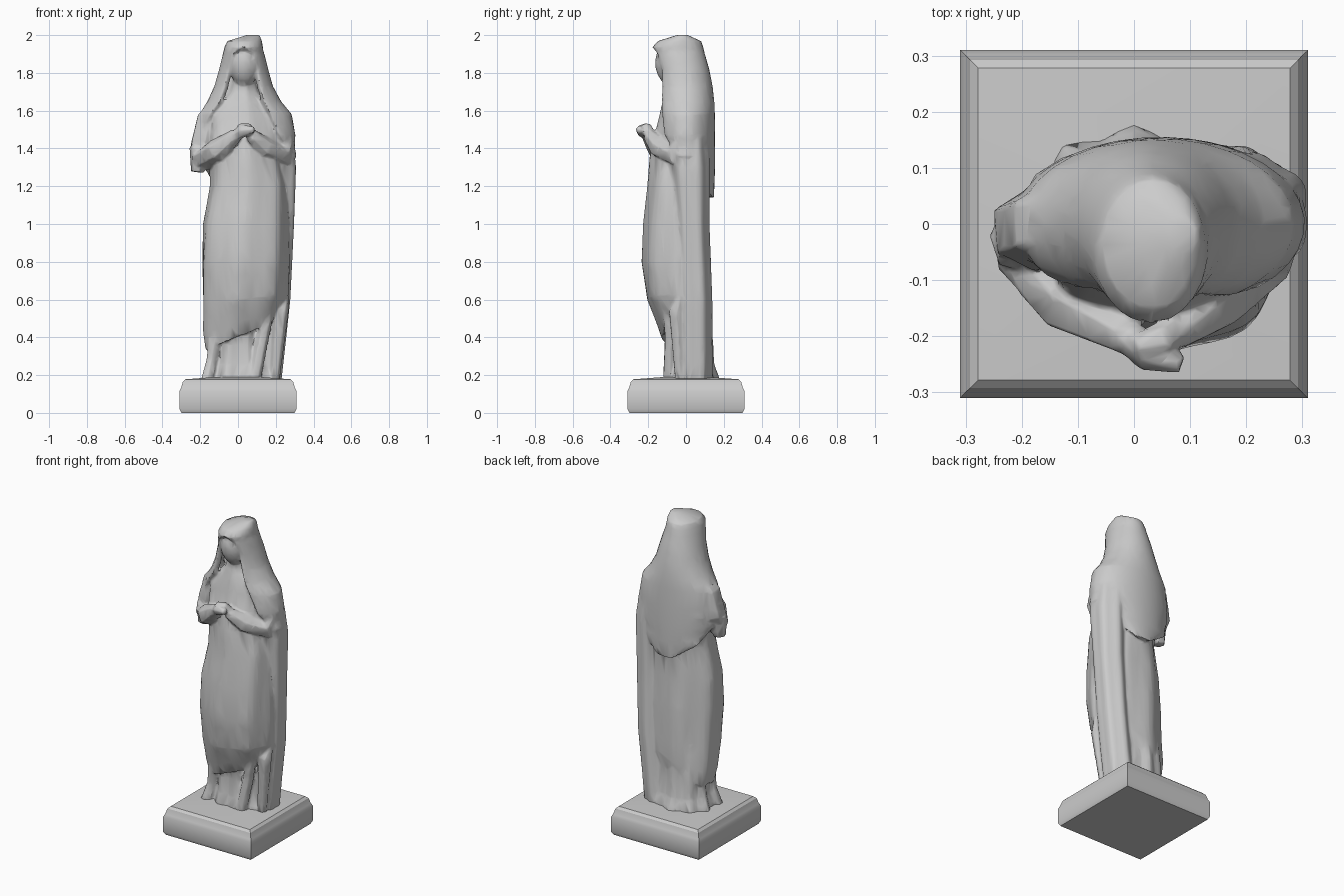
import bpy, math
from math import sin, cos, radians

stone = bpy.data.materials.new("grey stone")
stone.diffuse_color = (0.6, 0.6, 0.6, 1)
figure_parts = []


def activate(ob):
    bpy.ops.object.select_all(action='DESELECT')
    ob.select_set(True)
    bpy.context.view_layer.objects.active = ob


def finish(ob, angle=40):
    ob.data.materials.clear()
    ob.data.materials.append(stone)
    activate(ob)
    bpy.ops.object.shade_smooth_by_angle(angle=radians(angle))
    return ob


def add_mesh(name, verts, faces):
    me = bpy.data.meshes.new(name)
    me.from_pydata(verts, [], faces)
    ob = bpy.data.objects.new(name, me)
    bpy.context.collection.objects.link(ob)
    figure_parts.append(ob)
    return ob


# Closed stack of elliptical rings: (z, cx, cy, rx, ry[, tilt]), listed top down
def loft(name, rows, sides=24, folds=0, amp=0.0, twist=0.0, start=0.0):
    verts, faces = [], []
    for row in rows:
        z, cx, cy, rx, ry = row[:5]
        tilt = row[5] if len(row) > 5 else 0
        for j in range(sides):
            t = 2 * math.pi * j / sides + start
            k = 1 + amp * (cos(folds * t + twist * z) - 0.4)
            x = cx + rx * k * sin(t)
            verts.append((x, cy + ry * k * cos(t), z + tilt * x))
    for i in range(len(rows) - 1):
        for j in range(sides):
            a, b, n = i * sides + j, i * sides + (j + 1) % sides, sides
            faces.append((b, b + n, a + n, a))
    faces.append(tuple(reversed(range(sides))))
    faces.append(tuple(range((len(rows) - 1) * sides, len(rows) * sides)))
    return add_mesh(name, verts, faces)


# Open cloth wrapped round the back: adds left and right wrap angles per row
def wrap(name, rows, sides=24, thick=0.03):
    verts, faces, n = [], [], sides + 1
    for z, cx, cy, rx, ry, left, right in rows:
        for j in range(n):
            t = radians(-left + (left + right) * j / sides)
            verts.append((cx + rx * sin(t), cy + ry * cos(t), z))
    for i in range(len(rows) - 1):
        for j in range(sides):
            a = i * n + j
            faces.append((a + 1, a + 1 + n, a + n, a))
    faces.append(tuple(reversed(range(n - 1))))
    ob = add_mesh(name, verts, faces)
    mod = ob.modifiers.new("cloth thickness", 'SOLIDIFY')
    mod.thickness, mod.offset = thick, -1
    activate(ob)
    bpy.ops.object.modifier_apply(modifier=mod.name)
    return ob


# Tapered tube through (x, y, z, radius) points
def tube(name, pts):
    cu = bpy.data.curves.new(name, 'CURVE')
    cu.dimensions = '3D'
    cu.bevel_depth, cu.bevel_resolution, cu.use_fill_caps = 1, 1, True
    sp = cu.splines.new('POLY')
    sp.points.add(len(pts) - 1)
    for p, (x, y, z, r) in zip(sp.points, pts):
        p.co, p.radius = (x, y, z, 1), r
    ob = bpy.data.objects.new(name, cu)
    bpy.context.collection.objects.link(ob)
    activate(ob)
    bpy.ops.object.convert(target='MESH')
    figure_parts.append(bpy.context.view_layer.objects.active)


def ball(name, loc, scale, rot=(0, 0, 0)):
    bpy.ops.mesh.primitive_uv_sphere_add(segments=16, ring_count=10, location=loc, rotation=rot)
    ob = bpy.context.object
    ob.name, ob.scale = name, scale
    figure_parts.append(ob)


# Square plinth with a chamfered, slightly domed top
S = math.sqrt(2)
plinth = loft("plinth", [(z, 0, 0, h * S, h * S) for z, h in
              ((0.19, 0.12), (0.178, 0.278), (0.165, 0.292), (0.13, 0.302), (0.115, 0.31), (0.02, 0.31), (0, 0.30))],
              sides=4, start=math.pi / 4)
finish(plinth, 30)
figure_parts.clear()

# Under robe flaring onto the plinth
loft("under_robe", [(0.6, 0.01, 0, 0.16, 0.12), (0.36, 0, 0.02, 0.155, 0.12),
                    (0.26, 0, 0.02, 0.165, 0.125), (0.17, 0.0, 0.025, 0.195, 0.15)],
     sides=36, folds=9, amp=0.07)

# Main robe, with shallow twisting folds and a slanted hem
loft("robe", [(1.80, 0.03, -0.04, 0.05, 0.05), (1.70, 0.03, -0.03, 0.08, 0.075),
              (1.64, 0.03, -0.015, 0.14, 0.11), (1.57, 0.03, -0.005, 0.20, 0.135),
              (1.45, 0.03, -0.015, 0.20, 0.155), (1.35, 0.04, -0.025, 0.19, 0.165),
              (1.2, 0.055, -0.042, 0.205, 0.16), (1.0, 0.04, -0.052, 0.228, 0.173),
              (0.8, 0.038, -0.05, 0.233, 0.184), (0.6, 0.036, -0.035, 0.228, 0.17, 0.1),
              (0.48, 0.03, -0.01, 0.22, 0.148, 0.3), (0.40, 0.015, 0.0, 0.19, 0.128, 0.4),
              (0.42, 0.015, 0.0, 0.15, 0.10, 0.4)],
     sides=42, folds=7, amp=0.032, twist=2.5)

# Long mantle falling from the shoulder to the plinth on one side
loft("mantle_fall", [(1.46, 0.2, 0.01, 0.095, 0.105), (1.3, 0.213, 0.02, 0.10, 0.105),
                     (1.0, 0.207, 0.03, 0.095, 0.092), (0.6, 0.192, 0.045, 0.09, 0.092),
                     (0.35, 0.165, 0.045, 0.09, 0.092), (0.17, 0.145, 0.05, 0.09, 0.09)],
     sides=30, folds=6, amp=0.06)

# Veil over the head, open at the face, ending in a point on the back
wrap("veil", [(2.0, 0.08, -0.02, 0.035, 0.03, 180, 180), (1.968, 0.035, -0.035, 0.092, 0.115, 180, 180),
              (1.935, 0.03, -0.043, 0.102, 0.135, 178, 178), (1.90, 0.03, -0.035, 0.11, 0.135, 150, 150),
              (1.82, 0.03, -0.015, 0.13, 0.138, 144, 146), (1.73, 0.03, -0.006, 0.155, 0.147, 140, 146),
              (1.65, 0.033, -0.002, 0.195, 0.152, 138, 147), (1.58, 0.04, 0.0, 0.245, 0.153, 130, 147),
              (1.47, 0.045, 0.0, 0.26, 0.155, 110, 138), (1.36, 0.048, 0.0, 0.262, 0.155, 88, 110),
              (1.24, 0.045, 0.0, 0.25, 0.152, 50, 62), (1.14, 0.04, 0.0, 0.23, 0.148, 10, 18)])

# Bowed face, and the head and nape filling the hood behind it
ball("face", (0.033, -0.08, 1.84), (0.08, 0.082, 0.115), (radians(10), 0, 0))
ball("head", (0.035, -0.01, 1.86), (0.095, 0.10, 0.13))
ball("nape", (0.03, 0.04, 1.69), (0.14, 0.10, 0.17))
ball("back", (0.04, 0.05, 1.42), (0.235, 0.098, 0.25))

# Sleeves and clasped hands
tube("left_sleeve", [(-0.11, 0.0, 1.61, 0.065), (-0.15, 0, 1.55, 0.078), (-0.18, -0.01, 1.42, 0.078),
                     (-0.185, -0.045, 1.34, 0.07), (-0.11, -0.14, 1.39, 0.064), (-0.01, -0.2, 1.47, 0.038)])
tube("right_sleeve", [(0.2, 0, 1.58, 0.08), (0.23, -0.005, 1.43, 0.078), (0.222, -0.055, 1.36, 0.07),
                      (0.14, -0.14, 1.405, 0.058), (0.07, -0.195, 1.47, 0.036)])
tube("left_hand", [(-0.02, -0.195, 1.465, 0.03), (0.03, -0.23, 1.495, 0.036), (0.085, -0.25, 1.50, 0.018)])
tube("right_hand", [(0.08, -0.185, 1.465, 0.03), (0.045, -0.21, 1.505, 0.034), (0.0, -0.22, 1.515, 0.018)])

# Hanging tip of the left sleeve
tube("sleeve_tip", [(-0.2, -0.03, 1.40, 0.06), (-0.215, -0.035, 1.275, 0.036)])

# Loose folds gathered above the feet
for i, pts in enumerate((
        [(0.255, -0.03, 0.62, 0.015), (0.225, -0.05, 0.54, 0.045), (0.19, -0.03, 0.17, 0.03)],
        [(0.17, -0.10, 0.58, 0.03), (0.13, -0.08, 0.4, 0.035), (0.085, -0.09, 0.17, 0.035)],
        [(-0.12, -0.06, 0.40, 0.04), (-0.14, -0.06, 0.28, 0.03), (-0.165, -0.08, 0.17, 0.035)])):
    tube("lower_fold_%d" % (i + 1), pts)

# Fuse the figure into one carved skin, then reduce it to broad facets
activate(figure_parts[0])
for part in figure_parts:
    part.select_set(True)
bpy.ops.object.join()
figure = bpy.context.view_layer.objects.active
figure.name = "draped_figure"
remesh = figure.modifiers.new("carved skin", 'REMESH')
remesh.mode, remesh.voxel_size = 'VOXEL', 0.008
facets = figure.modifiers.new("broad facets", 'DECIMATE')
facets.ratio = 0.07
for mod in ("carved skin", "broad facets"):
    bpy.ops.object.modifier_apply(modifier=mod)
finish(figure, 50)
